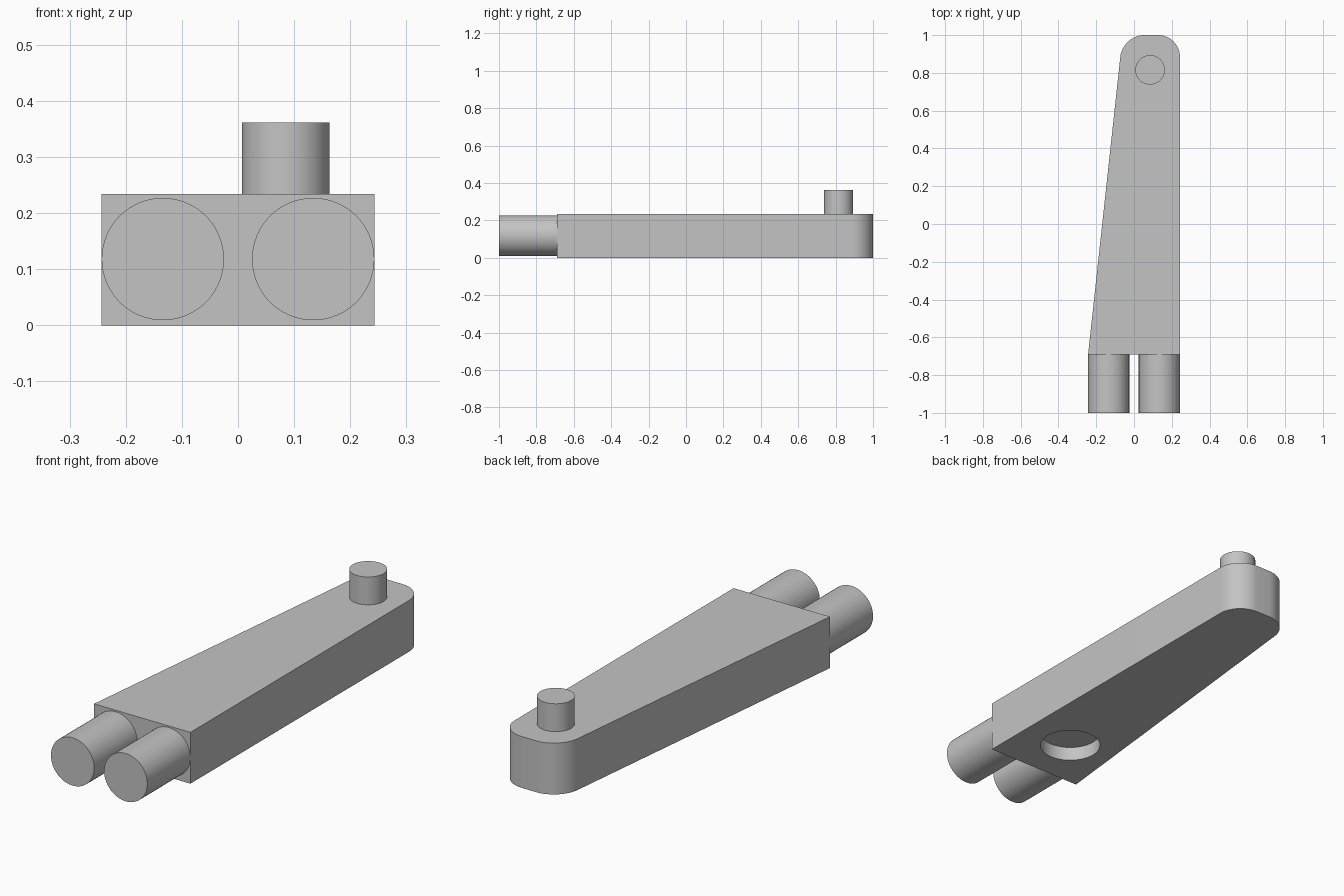
import bpy
import bmesh
from math import radians
from mathutils import Matrix, Vector

if "Cube" in bpy.data.objects:
    bpy.data.objects.remove(bpy.data.objects["Cube"])

HALF_W, HEIGHT = 0.243, 0.234
FRONT, BACK = -0.69, 1.0

# Single plain grey
grey = bpy.data.materials.new("plain grey")
grey.use_nodes = True
grey.diffuse_color = (0.55, 0.55, 0.55, 1)
grey.node_tree.nodes["Principled BSDF"].inputs["Base Color"].default_value = grey.diffuse_color


def finish(name, bm):
    bmesh.ops.recalc_face_normals(bm, faces=bm.faces)
    mesh = bpy.data.meshes.new(name)
    bm.to_mesh(mesh)
    bm.free()
    mesh.materials.append(grey)
    obj = bpy.data.objects.new(name, mesh)
    bpy.context.collection.objects.link(obj)
    return obj


def smooth(obj):
    bpy.ops.object.select_all(action="DESELECT")
    obj.select_set(True)
    bpy.context.view_layer.objects.active = obj
    bpy.ops.object.shade_smooth_by_angle(angle=radians(30))


def cylinder(name, radius, start, end):
    start, end = Vector(start), Vector(end)
    axis = end - start
    turn = axis.to_track_quat("Z", "Y").to_matrix().to_4x4()
    bm = bmesh.new()
    bmesh.ops.create_cone(bm, cap_ends=True, segments=64, radius1=radius,
                          radius2=radius, depth=axis.length,
                          matrix=Matrix.Translation((start + end) / 2) @ turn)
    return finish(name, bm)


# Tapered arm: extruded outline with the two back corners rounded
bm = bmesh.new()
outline = [(-HALF_W, FRONT), (HALF_W, FRONT), (HALF_W, BACK), (-0.06, BACK)]
base = bm.faces.new([bm.verts.new((x, y, 0)) for x, y in outline])
extruded = bmesh.ops.extrude_face_region(bm, geom=[base])["geom"]
bmesh.ops.translate(bm, vec=(0, 0, HEIGHT),
                    verts=[v for v in extruded if isinstance(v, bmesh.types.BMVert)])
corners = [e for e in bm.edges if all(v.co.y > BACK - 0.01 for v in e.verts)
           and abs(e.verts[0].co.z - e.verts[1].co.z) > 0.1]
bmesh.ops.recalc_face_normals(bm, faces=bm.faces)
bmesh.ops.bevel(bm, geom=corners, offset=0.115, offset_type="OFFSET",
                segments=16, profile=0.5, affect="EDGES")
arm = finish("tapered_arm", bm)

# Shallow round socket in the underside
cutter = cylinder("socket_cutter", 0.132, (0, -0.44, -0.1), (0, -0.44, 0.065))
cutter.hide_render = True
cut = arm.modifiers.new("socket", "BOOLEAN")
cut.operation, cut.solver, cut.object = "DIFFERENCE", "EXACT", cutter
bpy.context.view_layer.objects.active = arm
bpy.ops.object.modifier_apply(modifier=cut.name)
bpy.data.objects.remove(cutter)
smooth(arm)

# Upright pin near the rounded end
smooth(cylinder("pin", 0.078, (0.085, 0.816, HEIGHT), (0.085, 0.816, 0.361)))

# Twin pegs on the front end
for side, x in (("right", -0.134), ("left", 0.134)):
    smooth(cylinder(side + "_peg", 0.109, (x, -1, 0.118), (x, FRONT, 0.118)))
